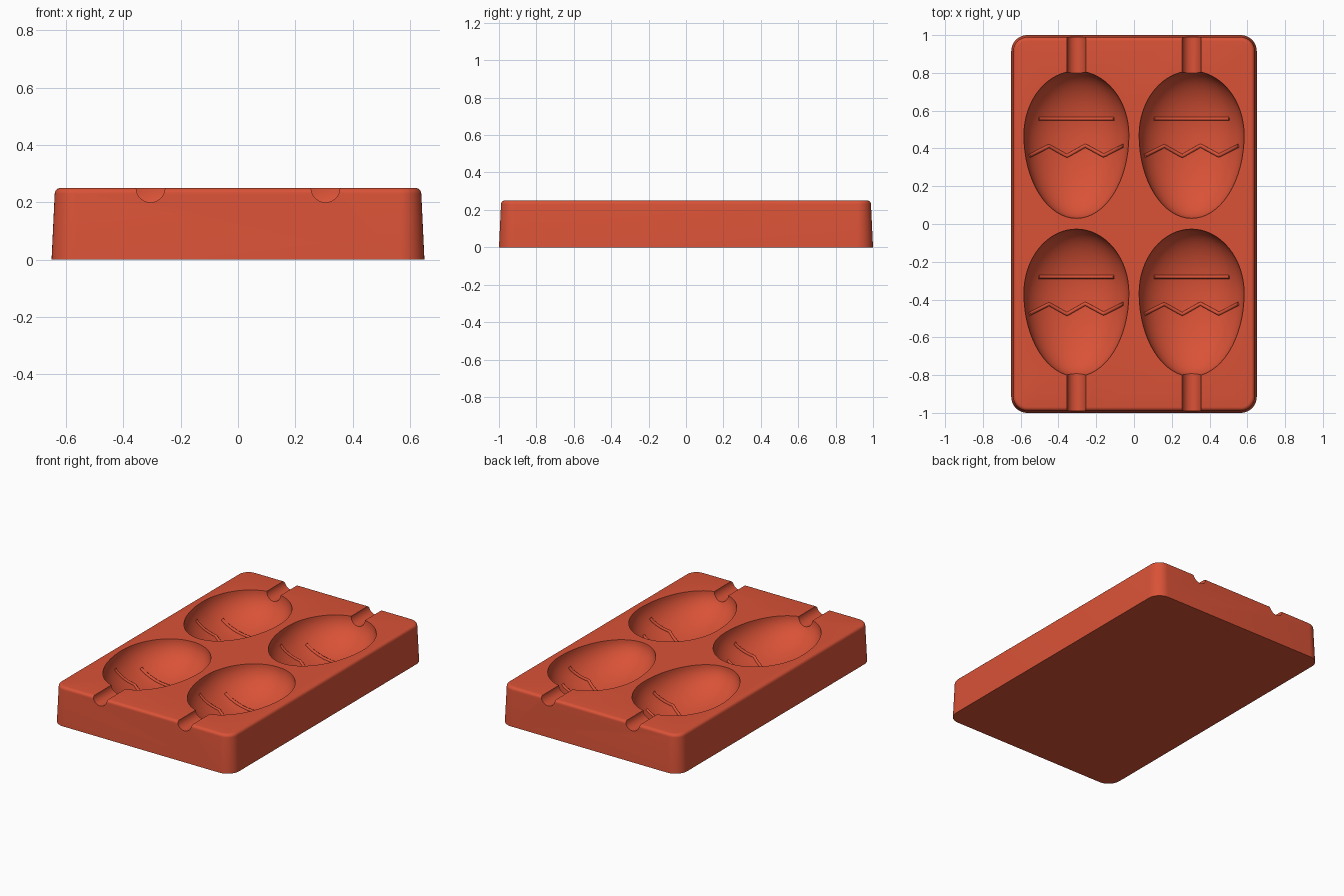
import bpy, bmesh, math
from mathutils import Vector

cube = bpy.data.objects.get("Cube")
if cube:
    bpy.data.objects.remove(cube, do_unlink=True)

TOP = 0.25
EGG_W, EGG_BACK, EGG_FRONT, EGG_DEPTH = 0.278, 0.34, 0.44, 0.2

clay = bpy.data.materials.new("terracotta red")
clay.use_nodes = True
COLOUR = (0.7, 0.085, 0.038, 1)
clay.diffuse_color = COLOUR
clay.node_tree.nodes["Principled BSDF"].inputs["Base Color"].default_value = COLOUR


def add_object(name, bm):
    bmesh.ops.recalc_face_normals(bm, faces=bm.faces)
    mesh = bpy.data.meshes.new(name)
    bm.to_mesh(mesh)
    bm.free()
    mesh.materials.append(clay)
    ob = bpy.data.objects.new(name, mesh)
    bpy.context.collection.objects.link(ob)
    return ob


def rounded_outline(hx, hy, r, steps=10):
    pts = []
    for q, (sx, sy) in enumerate([(1, 1), (-1, 1), (-1, -1), (1, -1)]):
        for i in range(steps + 1):
            a = (q + i / steps) * math.pi / 2
            pts.append((sx * (hx - r) + r * math.cos(a), sy * (hy - r) + r * math.sin(a)))
    return pts


# Tapered block with a rounded top rim, lofted from stacked outlines
bm = bmesh.new()
edge = 0.02
levels = [(0, 0)]
for i in range(6):
    a = i / 5 * math.pi / 2
    levels.append((0.011 + edge * (1 - math.cos(a)), TOP - edge + edge * math.sin(a)))
rings = [[bm.verts.new((x, y, z)) for x, y in rounded_outline(0.65 - d, 1 - d, 0.085 - d)]
         for d, z in levels]
n = len(rings[0])
for low, high in zip(rings, rings[1:]):
    for i in range(n):
        j = (i + 1) % n
        bm.faces.new((low[i], low[j], high[j], high[i]))
bm.faces.new(rings[0])
bm.faces.new(rings[-1])
tray = add_object("mould_tray", bm)


def cut(cutter):
    cutter.hide_render = True
    mod = tray.modifiers.new("cut", "BOOLEAN")
    mod.operation = "DIFFERENCE"
    mod.solver = "EXACT"
    mod.object = cutter
    bpy.context.view_layer.objects.active = tray
    bpy.ops.object.modifier_apply(modifier=mod.name)
    bpy.data.objects.remove(cutter, do_unlink=True)


def egg_depth(x, y):
    length = EGG_BACK if y > 0 else EGG_FRONT
    return EGG_DEPTH * math.sqrt(max(0, 1 - (x / EGG_W) ** 2 - (y / length) ** 2))


# Egg hollows and pouring channels
for cx in (-0.305, 0.305):
    for cy in (-0.367, 0.47):
        bm = bmesh.new()
        bmesh.ops.create_uvsphere(bm, u_segments=64, v_segments=40, radius=1)
        for v in bm.verts:
            x, y, z = v.co
            v.co = (cx + x * EGG_W, cy + y * (EGG_BACK if y > 0 else EGG_FRONT),
                    TOP + z * EGG_DEPTH)
        cut(add_object("egg_cutter", bm))
    for side in (-1, 1):
        bm = bmesh.new()
        bmesh.ops.create_cone(bm, cap_ends=True, segments=40, radius1=0.05, radius2=0.05, depth=0.4)
        for v in bm.verts:
            x, y, z = v.co
            v.co = (cx + x, side * 0.96 + z, TOP + y)
        cut(add_object("channel_cutter", bm))

bpy.ops.object.select_all(action="DESELECT")
tray.select_set(True)
bpy.context.view_layer.objects.active = tray
bpy.ops.object.shade_smooth_by_angle(angle=math.radians(30))


# Raised decoration lines that follow the floor of each hollow
def ridge(name, cx, cy, corners, steps=10):
    path = []
    for a, b in zip(corners, corners[1:]):
        path += [Vector(a).lerp(Vector(b), i / steps) for i in range(steps)]
    path.append(Vector(corners[-1]))
    curve = bpy.data.curves.new(name, "CURVE")
    curve.dimensions = "3D"
    curve.bevel_depth = 0.01
    curve.bevel_resolution = 2
    curve.use_fill_caps = True
    spline = curve.splines.new("POLY")
    spline.points.add(len(path) - 1)
    for p, (x, y) in zip(spline.points, path):
        p.co = (cx + x, cy + y, TOP - egg_depth(x, y), 1)
    curve.materials.append(clay)
    bpy.context.collection.objects.link(bpy.data.objects.new(name, curve))


band = [(-0.2, 0.087), (0.2, 0.087)]
zigzag = [(-0.25, -0.11), (-0.145, -0.057), (-0.05, -0.11),
          (0.047, -0.055), (0.145, -0.108), (0.25, -0.055)]
for row, cy in (("front", -0.367), ("back", 0.47)):
    for side, cx in (("right", -0.305), ("left", 0.305)):
        ridge(f"{row}_{side}_band", cx, cy, band, 24)
        ridge(f"{row}_{side}_zigzag", cx, cy, zigzag)
